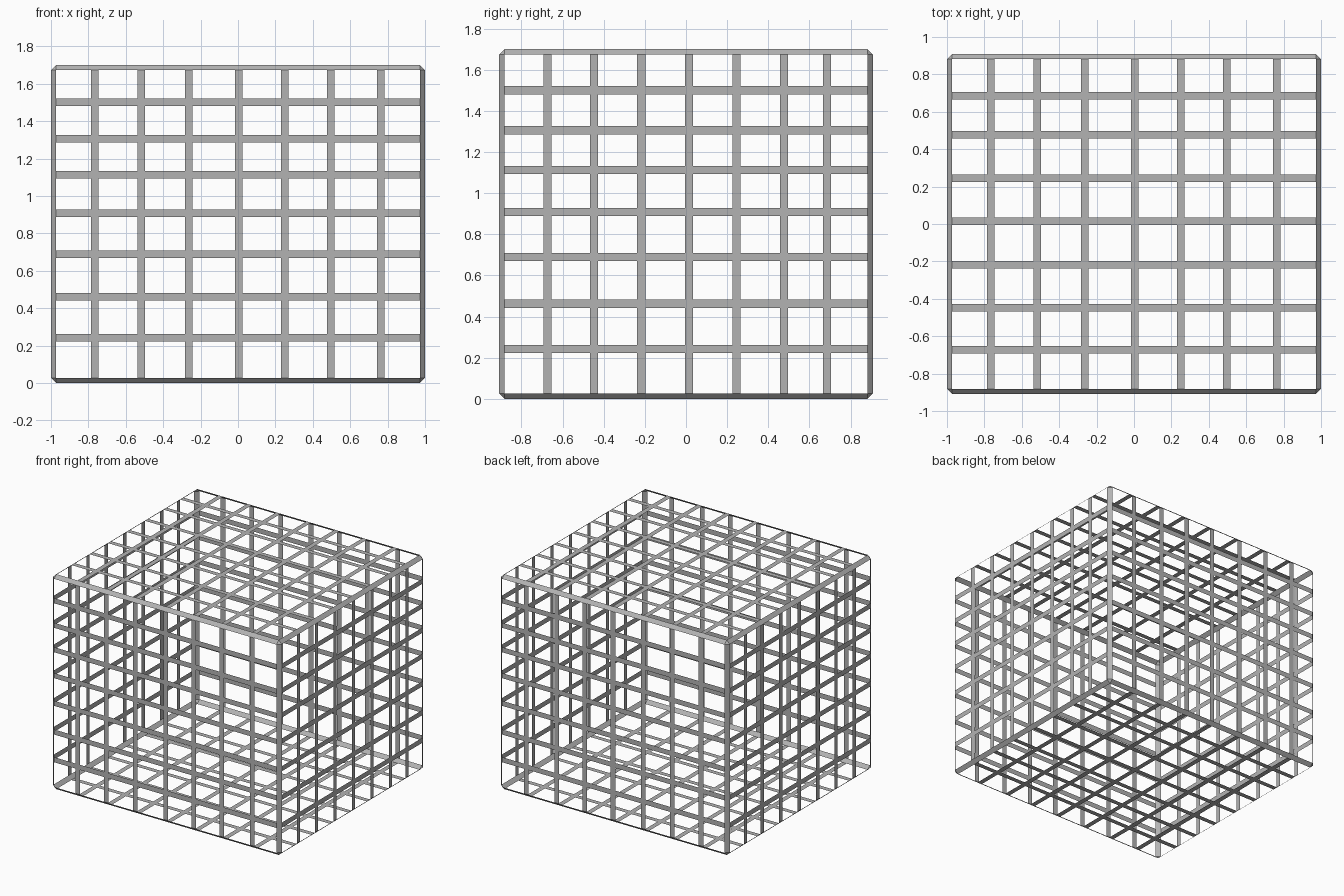
import bpy, bmesh
from mathutils import Vector

if "Cube" in bpy.data.objects:
    bpy.data.objects.remove(bpy.data.objects["Cube"])

SIZE = Vector((2.0, 1.816, 1.7))
EDGE = 0.027          # chamfer of the box edges
HALF = 0.02           # half the width of a flat bar

# Centre lines of the bars along each axis
BARS = [
    (-0.767, -0.516, -0.263, 0.003, 0.249, 0.495, 0.762),
    (-0.673, -0.447, -0.217, 0.014, 0.245, 0.476, 0.685),
    (0.243, 0.462, 0.689, 0.908, 1.113, 1.306, 1.5),
]

# Chamfered box shell
bm = bmesh.new()
bmesh.ops.create_cube(bm, size=1.0)
for v in bm.verts:
    v.co = Vector(v.co[i] * SIZE[i] for i in range(3))
    v.co.z += SIZE.z / 2
bmesh.ops.bevel(bm, geom=bm.edges[:], offset=EDGE, offset_type='OFFSET',
                segments=1, profile=0.5, affect='EDGES')

# Cut both sides of every bar into the shell
for axis in range(3):
    normal = Vector((0, 0, 0))
    normal[axis] = 1
    for c in BARS[axis]:
        for side in (-HALF, HALF):
            bmesh.ops.bisect_plane(bm, geom=bm.verts[:] + bm.edges[:] + bm.faces[:],
                                   plane_co=normal * (c + side), plane_no=normal)


def is_opening(face):
    """True for a flat wall cell that lies on no bar."""
    n = face.normal
    flat = max(range(3), key=lambda i: abs(n[i]))
    if abs(n[flat]) < 0.99:
        return False
    p = face.calc_center_median()
    return not any(abs(p[a] - c) < HALF
                   for a in range(3) if a != flat for c in BARS[a])


# Remove the openings, leaving thin flat bars and chamfered edge strips
bm.normal_update()
bmesh.ops.delete(bm, geom=[f for f in bm.faces if is_opening(f)], context='FACES')

mesh = bpy.data.meshes.new("wire_cage")
bm.to_mesh(mesh)
bm.free()
cage = bpy.data.objects.new("wire_cage", mesh)
bpy.context.collection.objects.link(cage)

# Slightly darker steel grey
steel = bpy.data.materials.new("steel_grey")
steel.diffuse_color = (0.45, 0.45, 0.45, 1)
steel.use_nodes = True
steel.node_tree.nodes["Principled BSDF"].inputs["Base Color"].default_value = steel.diffuse_color
mesh.materials.append(steel)
